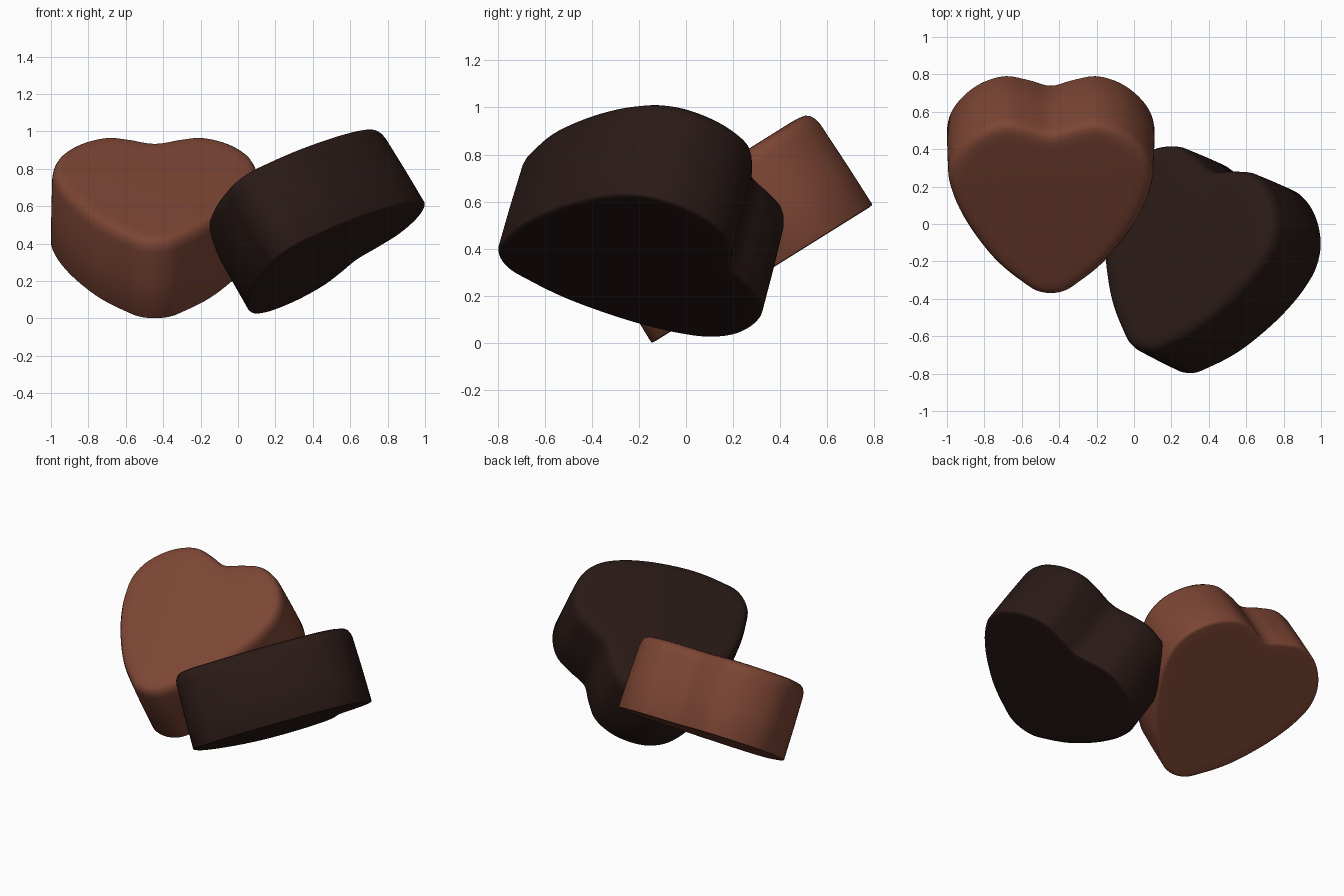
import bpy, bmesh
from mathutils import Vector, Matrix

if "Cube" in bpy.data.objects:
    bpy.data.objects.remove(bpy.data.objects["Cube"])

# Half heart outline, tip at the origin and lobes towards +y
HALF = [(0, 0), (.085, .018), (.165, .078), (.285, .192), (.39, .335), (.475, .485),
        (.532, .63), (.555, .765), (.53, .885), (.463, .987), (.36, 1.07),
        (.24, 1.107), (.12, 1.083), (0, 1.047)]
# Side profile: (inset, height), from the base edge to the softly rounded top
PROFILE = [(.09, 0), (.02, 0), (.003, .002), (0, .008), (.002, .21), (.007, .41),
           (.013, .44), (.025, .463), (.042, .475), (.07, .481), (.11, .483)]
STEPS = 6


def heart_outline():
    """Smooth closed curve through the mirrored half outline."""
    pts = [Vector(p) for p in HALF]
    pts += [Vector((-p.x, p.y)) for p in reversed(pts[1:-1])]
    n = len(pts)
    tangents = []
    for i in range(n):
        d0, d1 = pts[i] - pts[i - 1], pts[(i + 1) % n] - pts[i]
        l0, l1 = d0.length, d1.length
        tangents.append((d0 / l0 * l1 + d1 / l1 * l0) / (l0 + l1))
    out = []
    for i in range(n):
        j = (i + 1) % n
        a, b = pts[i], pts[j]
        size = (b - a).length
        for s in range(STEPS):
            t = s / STEPS
            out.append(a * (2 * t**3 - 3 * t**2 + 1) + b * (3 * t**2 - 2 * t**3)
                       + tangents[i] * size * (t**3 - 2 * t**2 + t)
                       + tangents[j] * size * (t**3 - t**2))
    return out


def make_heart(name, color, tip, along, normal, scale=1):
    bm = bmesh.new()
    line = heart_outline()
    n = len(line)
    inward = []
    for i in range(n):
        t = (line[(i + 1) % n] - line[i - 1]).normalized()
        inward.append(Vector((-t.y, t.x)))
    # stacked heart rings
    rings = []
    for inset, h in PROFILE:
        rings.append([bm.verts.new((p.x + q.x * inset, p.y + q.y * inset, h))
                      for p, q in zip(line, inward)])
    for lo, hi in zip(rings, rings[1:]):
        for i in range(n):
            j = (i + 1) % n
            bm.faces.new((lo[i], lo[j], hi[j], hi[i]))
    # base and top faces
    bm.faces.new(rings[-1])
    bm.faces.new(rings[0][::-1])
    bmesh.ops.recalc_face_normals(bm, faces=bm.faces)
    for f in bm.faces:
        f.smooth = True
    me = bpy.data.meshes.new(name)
    bm.to_mesh(me)
    bm.free()
    ob = bpy.data.objects.new(name, me)
    bpy.context.collection.objects.link(ob)
    # orient: local y runs tip to notch, local z is the top face direction
    w_n = Vector(normal).normalized()
    w_x = Vector(along).cross(w_n).normalized()
    w_y = w_n.cross(w_x)
    rot = Matrix((w_x, w_y, w_n)).transposed().to_4x4()
    ob.matrix_world = Matrix.Translation(tip) @ rot @ Matrix.Scale(scale, 4)
    mat = bpy.data.materials.new(name + "_color")
    mat.diffuse_color = color
    mat.use_nodes = True
    mat.node_tree.nodes["Principled BSDF"].inputs["Base Color"].default_value = mat.diffuse_color
    me.materials.append(mat)
    return ob


make_heart("milk_chocolate_heart", (.2, .06, .034, 1),
           (-.445, -.145, -.002), (0, .848, .53), (0, -.53, .848))
make_heart("dark_chocolate_heart", (.022, .010, .008, 1),
           (.25, -.79, .357), (.367, .927, -.04), (-.49, .23, .84), 1.01)
